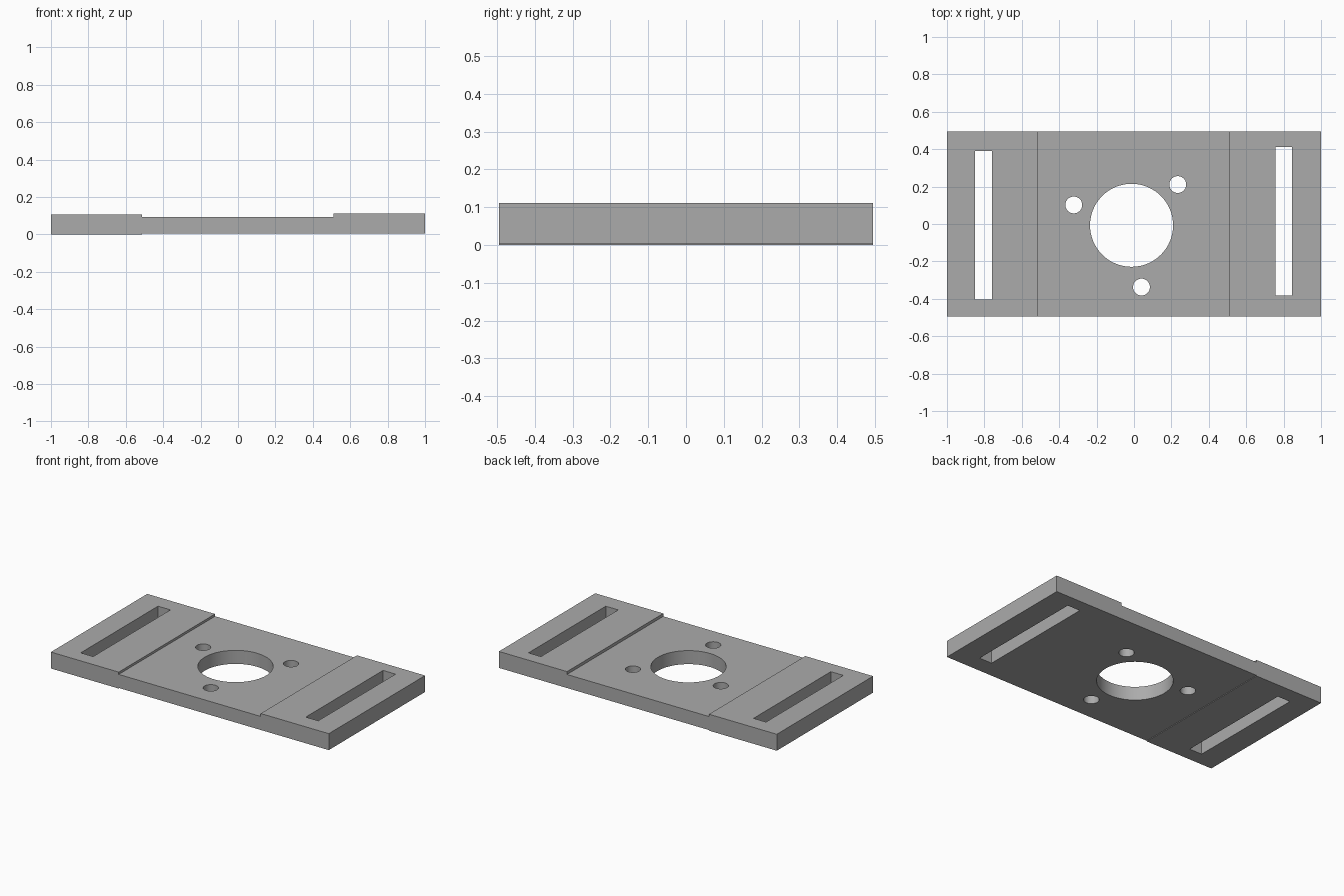
import bpy, bmesh
from mathutils import Matrix

if "Cube" in bpy.data.objects:
    bpy.data.objects.remove(bpy.data.objects["Cube"])

grey = bpy.data.materials.new("plain grey")
grey.use_nodes = True
colour = (0.41, 0.41, 0.41, 1)
grey.diffuse_color = colour
grey.node_tree.nodes["Principled BSDF"].inputs["Base Color"].default_value = colour

HALF_DEPTH = 0.495


def add_object(name, bm):
    bmesh.ops.recalc_face_normals(bm, faces=bm.faces)
    mesh = bpy.data.meshes.new(name)
    bm.to_mesh(mesh)
    bm.free()
    mesh.materials.append(grey)
    obj = bpy.data.objects.new(name, mesh)
    bpy.context.collection.objects.link(obj)
    return obj


def cut(plate, name, bm):
    cutter = add_object(name, bm)
    cutter.hide_render = True
    cutter.hide_set(True)
    cutter.display_type = 'WIRE'
    mod = plate.modifiers.new(name, 'BOOLEAN')
    mod.operation = 'DIFFERENCE'
    mod.solver = 'EXACT'
    mod.object = cutter


# Stepped plate: side profile extruded from front to back
profile = [(-1, 0), (-0.512, 0), (-0.512, 0.004), (1, 0.004), (1, 0.111),
           (0.51, 0.111), (0.51, 0.092), (-0.512, 0.092), (-0.512, 0.107), (-1, 0.107)]
bm = bmesh.new()
face = bm.faces.new([bm.verts.new((x, -HALF_DEPTH, z)) for x, z in profile])
extruded = bmesh.ops.extrude_face_region(bm, geom=[face])["geom"]
bmesh.ops.translate(bm, vec=(0, 2 * HALF_DEPTH, 0),
                    verts=[v for v in extruded if isinstance(v, bmesh.types.BMVert)])
plate = add_object("mounting_plate", bm)

# Strap slots in the raised ends
for name, x, y in [("right_slot_cutter", -0.805, -0.006), ("left_slot_cutter", 0.801, 0.014)]:
    bm = bmesh.new()
    bmesh.ops.create_cube(bm, size=1, matrix=Matrix.Translation((x, y, 0.05))
                          @ Matrix.Diagonal((0.09, 0.795, 0.5, 1)))
    cut(plate, name, bm)

# Large centre bore and three screw holes
holes = [("centre_bore_cutter", -0.013, -0.007, 0.222),
         ("right_screw_hole_cutter", -0.322, 0.102, 0.045),
         ("left_screw_hole_cutter", 0.234, 0.211, 0.045),
         ("front_screw_hole_cutter", 0.04, -0.337, 0.045)]
for name, x, y, radius in holes:
    bm = bmesh.new()
    bmesh.ops.create_cone(bm, cap_ends=True, segments=64, radius1=radius, radius2=radius,
                          depth=0.5, matrix=Matrix.Translation((x, y, 0.05)))
    cut(plate, name, bm)

# Bake the cuts, then smooth the bores while keeping edges sharp
bpy.ops.object.select_all(action='DESELECT')
plate.select_set(True)
bpy.context.view_layer.objects.active = plate
for mod in list(plate.modifiers):
    bpy.ops.object.modifier_apply(modifier=mod.name)
bpy.ops.object.shade_smooth_by_angle()
